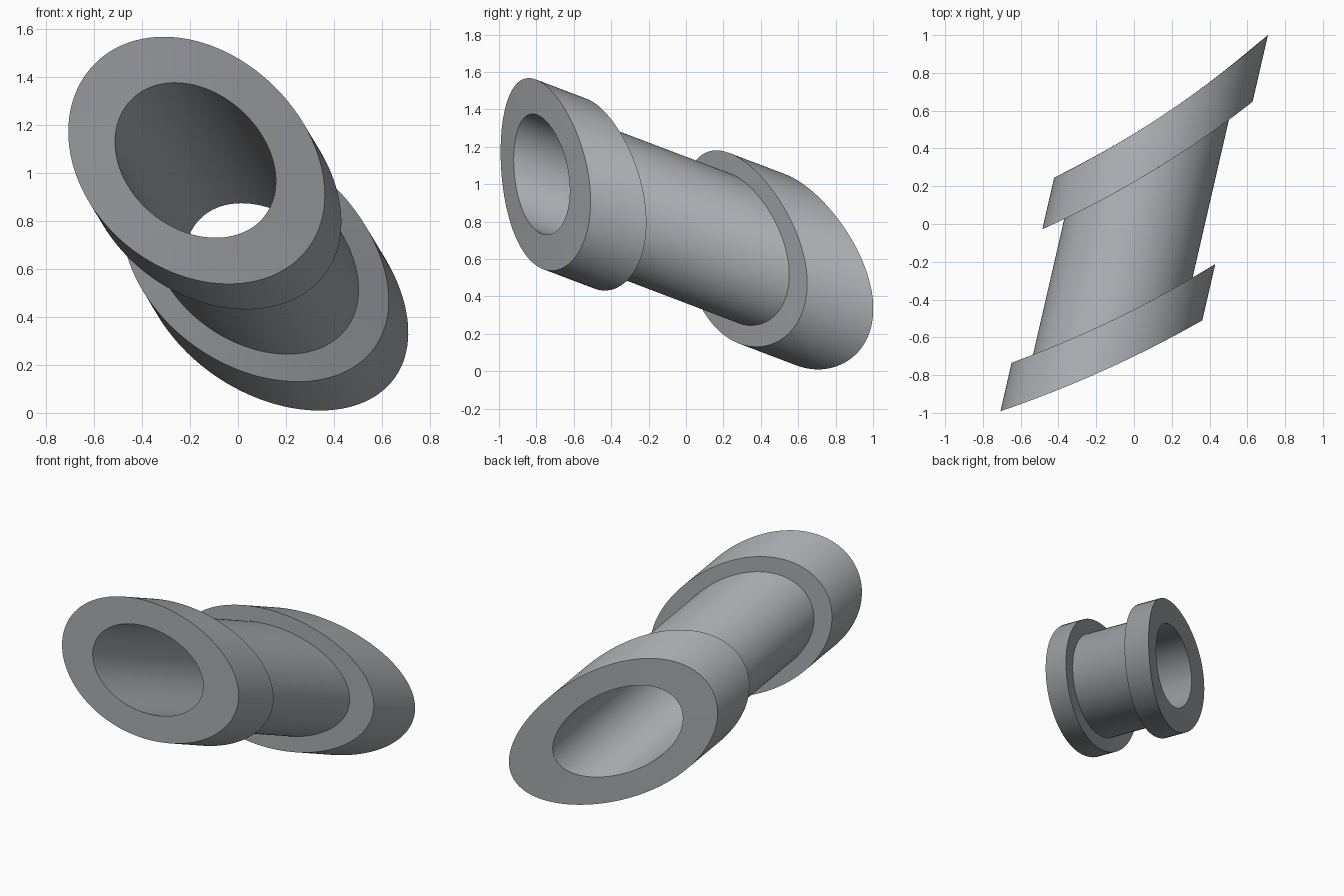
import bpy, bmesh, math
from mathutils import Vector

if "Cube" in bpy.data.objects:
    bpy.data.objects.remove(bpy.data.objects["Cube"])

SIDES = 128
FLANGE, BARREL, BORE = 0.467, 0.366, 0.293

# slanted tube axis (per unit of y) and two directions square to it
AXIS_MID = Vector((0, 0, 0.755))
AXIS = Vector((0.23, 1, -0.38))
UP = Vector((1, 0, 0)).cross(AXIS).normalized()
SIDE = AXIS.cross(UP).normalized()

# all end and shoulder faces are concentric upright arcs around this point
ARC_CENTRE = Vector((-2.72, 4.91))


def rim_point(radius, arc, angle):
    """Where a line along the tube at this angle meets the upright arc surface."""
    p = AXIS_MID + SIDE * radius * math.cos(angle) + UP * radius * math.sin(angle)
    rel, run = p.xy - ARC_CENTRE, AXIS.xy
    a, b, c = run.dot(run), rel.dot(run), rel.dot(rel) - arc * arc
    return p + AXIS * ((-b - math.sqrt(b * b - a * c)) / a)


# closed profile (tube radius, arc radius): front flange, barrel, back flange, bore
profile = [(BORE, 6.235), (FLANGE, 6.235), (FLANGE, 6.013), (BARREL, 6.013),
           (BARREL, 5.42), (FLANGE, 5.42), (FLANGE, 5.20), (BORE, 5.20)]

bm = bmesh.new()
rings = [[bm.verts.new(rim_point(r, arc, 2 * math.pi * i / SIDES)) for i in range(SIDES)]
         for r, arc in profile]
for k, ring in enumerate(rings):
    nxt = rings[(k + 1) % len(rings)]
    for i in range(SIDES):
        j = (i + 1) % SIDES
        bm.faces.new((ring[i], ring[j], nxt[j], nxt[i]))
bmesh.ops.recalc_face_normals(bm, faces=bm.faces)

# flanged slanted bushing
mesh = bpy.data.meshes.new("flanged_bushing")
bm.to_mesh(mesh)
bm.free()
bushing = bpy.data.objects.new("flanged_bushing", mesh)
bpy.context.collection.objects.link(bushing)
bpy.context.view_layer.objects.active = bushing
bushing.select_set(True)
bpy.ops.object.shade_smooth_by_angle(angle=math.radians(30))

# dark steel grey
steel = bpy.data.materials.new("steel")
steel.diffuse_color = (0.39, 0.40, 0.42, 1)
steel.use_nodes = True
steel.node_tree.nodes["Principled BSDF"].inputs["Base Color"].default_value = steel.diffuse_color
mesh.materials.append(steel)
